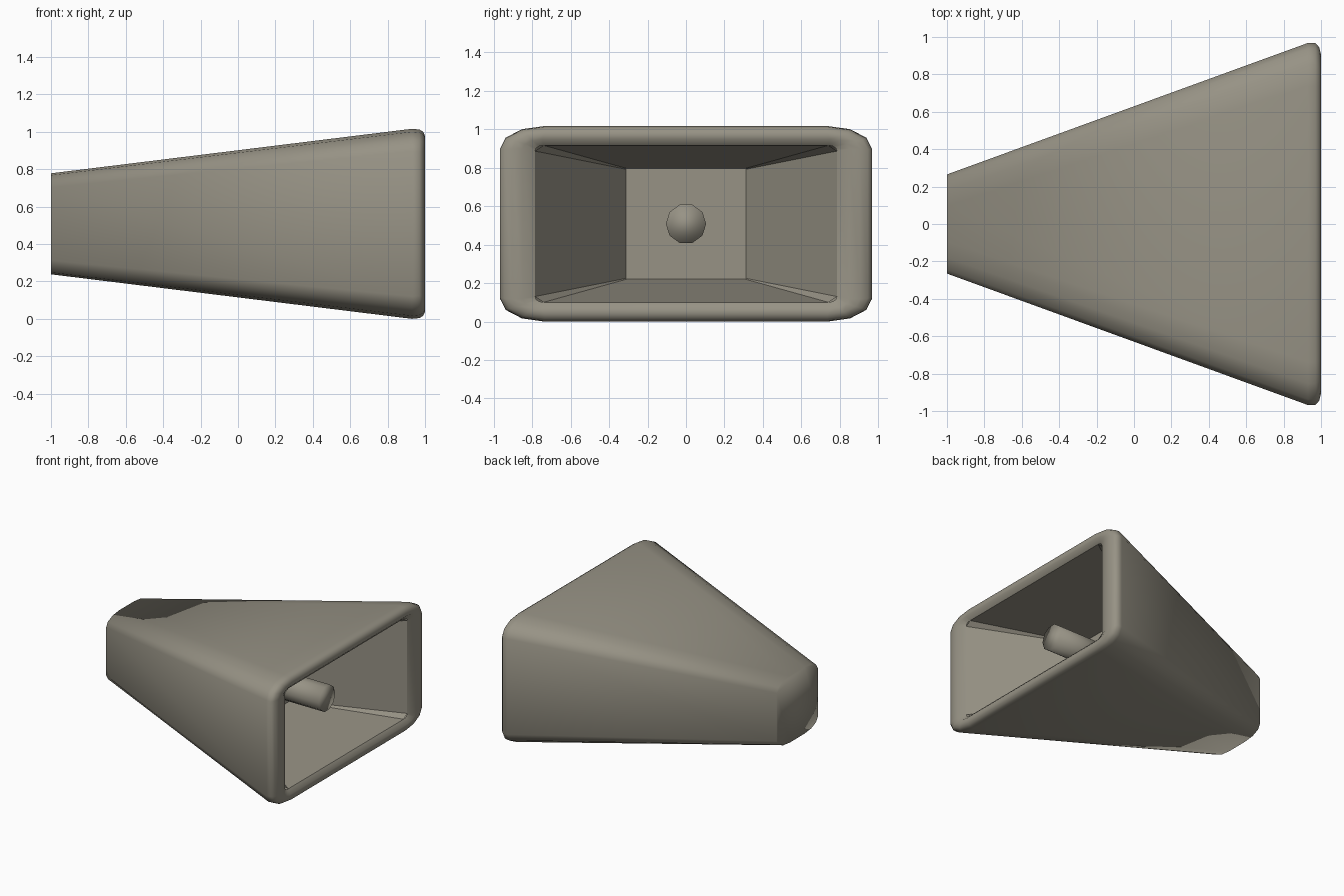
import bpy, math

if "Cube" in bpy.data.objects:
    bpy.data.objects.remove(bpy.data.objects["Cube"])

CZ = 0.508  # height of the horn axis

mat = bpy.data.materials.new("warm_grey")
mat.diffuse_color = (0.31, 0.29, 0.235, 1)
mat.use_nodes = True
mat.node_tree.nodes["Principled BSDF"].inputs["Base Color"].default_value = mat.diffuse_color


def ring(x, hy, hz, ry, rz, seg):
    """Rounded rectangle in the YZ plane, counter-clockwise seen from +x."""
    pts = []
    for q, (sy, sz) in enumerate([(1, 1), (-1, 1), (-1, -1), (1, -1)]):
        for k in range(seg + 1):
            a = math.pi / 2 * (q + k / seg)
            pts.append((x, sy * (hy - ry) + ry * math.cos(a),
                        CZ + sz * (hz - rz) + rz * math.sin(a)))
    return pts


def loft(name, rings, cap_start, cap_end, smooth):
    n = len(rings[0])
    verts = [p for r in rings for p in r]
    faces = []
    for j in range(len(rings) - 1):
        for i in range(n):
            k = (i + 1) % n
            faces.append((j * n + i, j * n + k, (j + 1) * n + k, (j + 1) * n + i))
    if cap_start:
        faces.append(tuple(reversed(range(n))))
    if cap_end:
        faces.append(tuple(range(len(verts) - n, len(verts))))
    me = bpy.data.meshes.new(name)
    me.from_pydata(verts, [], faces)
    me.materials.append(mat)
    for p in me.polygons:
        p.use_smooth = smooth
    ob = bpy.data.objects.new(name, me)
    bpy.context.collection.objects.link(ob)
    return ob


# Flared outer shell with a rounded lip: x, half width, half height, corner radii
shell = [(-1.0, 0.265, 0.270, 0.17, 0.075),
         (0.93, 0.968, 0.508, 0.23, 0.12),
         (0.97, 0.968, 0.504, 0.23, 0.12),
         (0.99, 0.945, 0.492, 0.21, 0.105),
         (1.00, 0.905, 0.470, 0.17, 0.08),
         (1.00, 0.850, 0.440, 0.10, 0.05),
         (0.97, 0.785, 0.408, 0.045, 0.03)]
loft("horn_shell", [ring(*s, 3) for s in shell], True, False, True)

# Flat-walled cavity behind the lip
cavity = [(0.97, 0.785, 0.408, 0.045, 0.03),
          (0.25, 0.313, 0.288, 0.004, 0.004)]
loft("horn_cavity", [ring(*s, 1) for s in cavity], False, True, False)

# Rod in the middle of the cavity
rod = []
for x in (0.22, 0.80):
    rod.append([(x, 0.105 * math.cos(i * math.tau / 10),
                 CZ + 0.105 * math.sin(i * math.tau / 10)) for i in range(10)])
loft("centre_rod", rod, True, True, True)
